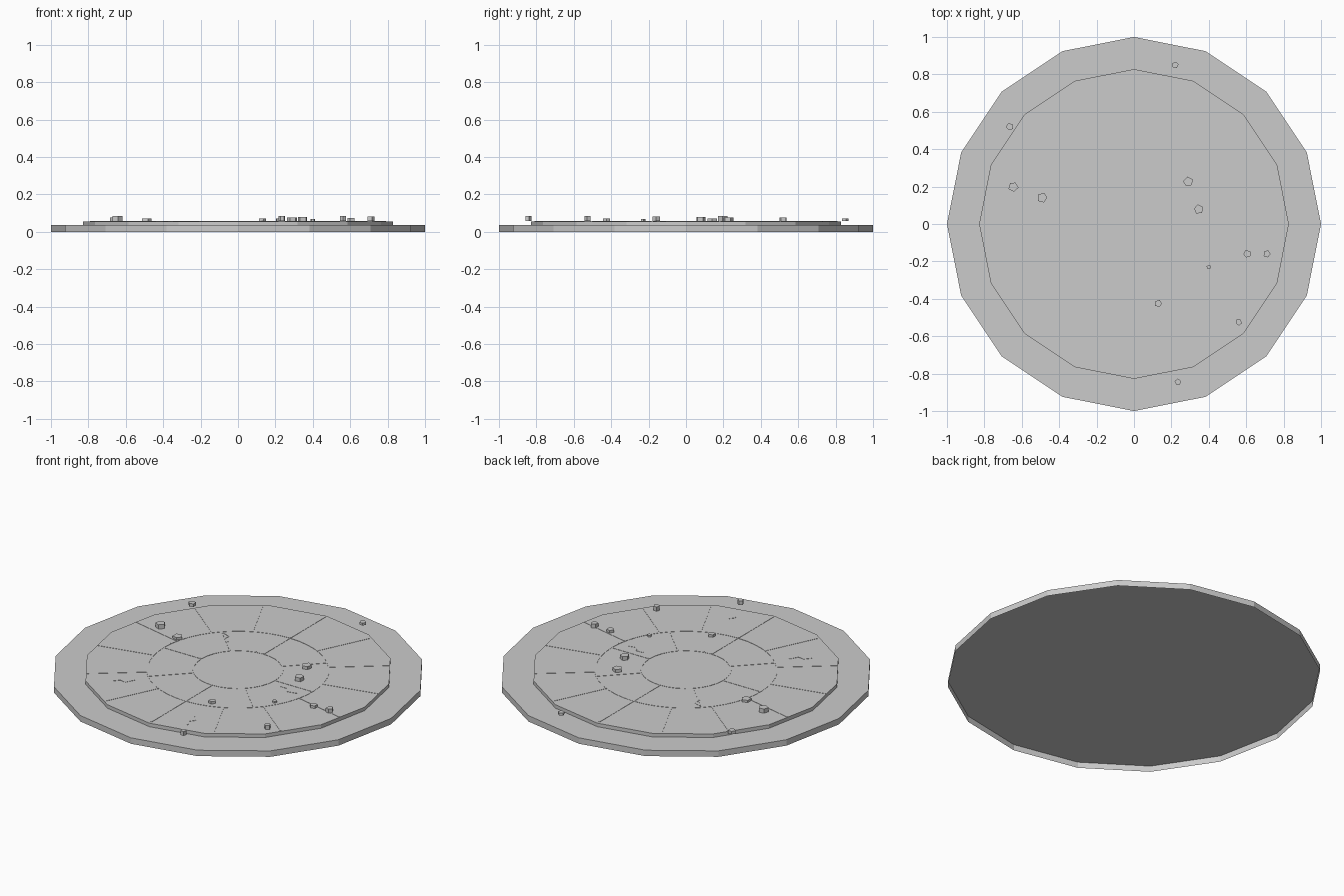
import bpy, bmesh, math, random
from mathutils import Vector

if "Cube" in bpy.data.objects:
    bpy.data.objects.remove(bpy.data.objects["Cube"])

random.seed(4)
stone = bpy.data.materials.new("grey_stone")
stone.diffuse_color = (0.6, 0.6, 0.6, 1)
stone.use_nodes = True
stone.node_tree.nodes["Principled BSDF"].inputs["Base Color"].default_value = stone.diffuse_color
BASE_TOP, DISC_TOP = 0.035, 0.056


def finish(name, bm):
    me = bpy.data.meshes.new(name)
    bm.to_mesh(me)
    bm.free()
    me.materials.append(stone)
    ob = bpy.data.objects.new(name, me)
    bpy.context.collection.objects.link(ob)
    return ob


def prism(bm, pts, z0, z1):
    """Upright walls with a top cap, open underneath."""
    lo = [bm.verts.new((x, y, z0)) for x, y in pts]
    hi = [bm.verts.new((x, y, z1)) for x, y in pts]
    n = len(pts)
    for i in range(n):
        j = (i + 1) % n
        bm.faces.new((lo[i], lo[j], hi[j], hi[i]))
    bm.faces.new(hi)
    return lo


def polar(r, a):
    return Vector((r * math.cos(a), r * math.sin(a)))


def polygon(r, n):
    return [polar(r, 2 * math.pi * i / n) for i in range(n)]


def strip(bm, p, q, w=0.007):
    """Thin raised joint line between two points."""
    d = (q - p).normalized()
    s = Vector((-d.y, d.x)) * w / 2
    prism(bm, [p - s, q - s, q + s, p + s], DISC_TOP - 0.001, DISC_TOP + 0.0015)


# Lower step, open below
bm = bmesh.new()
prism(bm, polygon(1.0, 16), 0, BASE_TOP)
finish("lower_step", bm)

# Upper step
bm = bmesh.new()
prism(bm, polygon(0.828, 16), BASE_TOP, DISC_TOP)
finish("upper_step", bm)

# Circular joints
bm = bmesh.new()
for r, n in ((0.487, 48), (0.24, 32)):
    ring = polygon(r, n)
    for i in range(n):
        strip(bm, ring[i], ring[(i + 1) % n])
finish("ring_joints", bm)

# Radial joints between paving slabs
bm = bmesh.new()
for count, r0, r1 in ((14, 0.49, 0.81), (8, 0.245, 0.485)):
    for i in range(count):
        a = math.pi / 2 + 2 * math.pi * i / count
        strip(bm, polar(r0, a), polar(r1, a))
finish("radial_joints", bm)

# Zigzag cracks: x, y, direction in degrees
bm = bmesh.new()
for x, y, deg in ((-0.42, -0.47, 35), (0.17, -0.67, 100), (-0.285, 0.30, 133), (0.37, -0.06, -15)):
    a = math.radians(deg)
    d, s = polar(1, a), polar(1, a + math.pi / 2)
    c = Vector((x, y))
    path = [c + d * t + s * o for t, o in ((-0.06, 0), (-0.015, 0.012), (0.01, -0.015), (0.06, 0.01))]
    for p, q in zip(path, path[1:]):
        strip(bm, p, q, 0.006)
finish("cracks", bm)

# Loose pebbles: x, y, radius, top height
pebbles = (
    (0.22, 0.85, 0.020, 0.072), (-0.665, 0.52, 0.021, 0.076),
    (-0.645, 0.20, 0.027, 0.083), (-0.49, 0.14, 0.028, 0.071),
    (0.29, 0.225, 0.028, 0.076), (0.345, 0.08, 0.026, 0.080),
    (0.605, -0.16, 0.021, 0.073), (0.71, -0.16, 0.021, 0.081),
    (0.40, -0.23, 0.013, 0.068), (0.13, -0.425, 0.021, 0.072),
    (0.56, -0.525, 0.018, 0.083), (0.235, -0.845, 0.018, 0.083))
for i, (x, y, r, top) in enumerate(pebbles):
    bm = bmesh.new()
    turn = random.uniform(0, 6.28)
    pts = [Vector((x, y)) + polar(r * random.uniform(0.88, 1.08), turn + math.tau * k / 5) for k in range(5)]
    lo = prism(bm, pts, 0.058, top)
    bm.faces.new(lo[::-1])
    finish("pebble_%02d" % (i + 1), bm)
